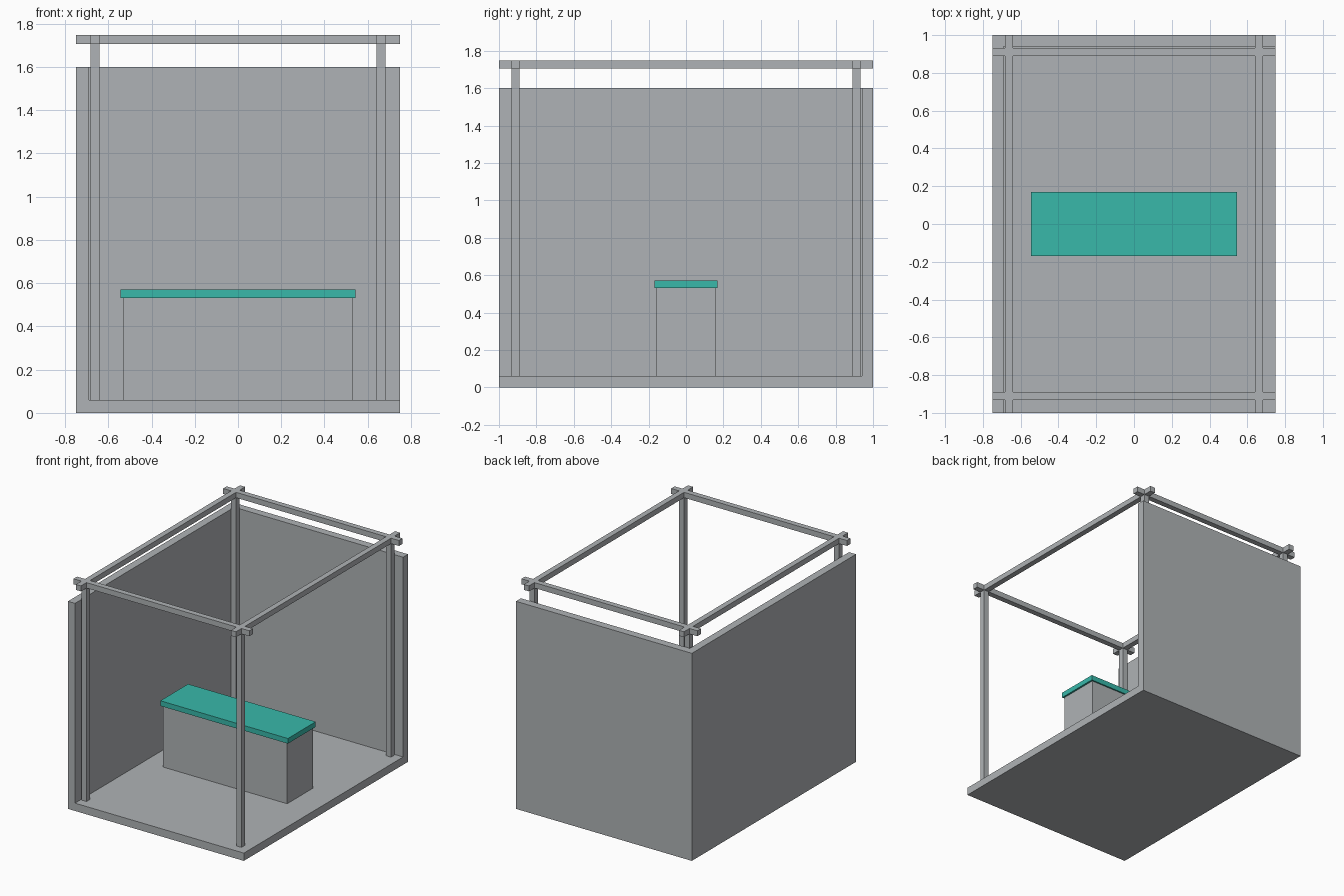
import bpy

if "Cube" in bpy.data.objects:
    bpy.data.objects.remove(bpy.data.objects["Cube"])


def material(name, rgb):
    m = bpy.data.materials.new(name)
    m.diffuse_color = (*rgb, 1.0)
    m.use_nodes = True
    m.node_tree.nodes["Principled BSDF"].inputs["Base Color"].default_value = m.diffuse_color
    return m


GREY = material("light grey", (0.43, 0.45, 0.465))
TEAL = material("teal", (0.04, 0.48, 0.40))


def box(name, x, y, z, mat=GREY):
    """Axis-aligned box from (min, max) ranges."""
    ranges = (x, y, z)
    bpy.ops.mesh.primitive_cube_add(size=1, location=[(a + b) / 2 for a, b in ranges])
    ob = bpy.context.object
    ob.name = name
    ob.scale = [b - a for a, b in ranges]
    bpy.ops.object.transform_apply(location=False, rotation=False, scale=True)
    ob.data.materials.append(mat)
    return ob


W, D = 0.75, 1.0            # half width, half depth
T = 0.06                    # panel thickness
WALL_TOP = 1.6
PX, PY, H = 0.661, 0.911, 0.0215   # post centres and half section
BEAM = (1.706, 1.748)

# Floor and two walls
box("floor", (-W + T, W), (-D, D - T), (0, T))
box("left_wall", (-W, -W + T), (-D, D), (0, WALL_TOP))
box("back_wall", (-W + T, W), (D - T, D), (0, WALL_TOP))

# Counter with overhanging teal top
box("counter_base", (-0.53, 0.53), (-0.158, 0.158), (T, 0.531))
box("counter_top", (-0.544, 0.544), (-0.169, 0.169), (0.531, 0.571), TEAL)

# Corner posts
for sx, side in ((-1, "left"), (1, "right")):
    for sy, end in ((-1, "front"), (1, "back")):
        box(f"{end}_{side}_post", (sx * PX - H, sx * PX + H),
            (sy * PY - H, sy * PY + H), (T, BEAM[0]))

# Long side beams
for sx, side in ((-1, "left"), (1, "right")):
    box(f"{side}_beam", (sx * PX - H, sx * PX + H), (-D, D), BEAM)

# Cross beams, butted against the side beams, with short end stubs
for sy, end in ((-1, "front"), (1, "back")):
    y = (sy * PY - H, sy * PY + H)
    box(f"{end}_beam", (-PX + H, PX - H), y, BEAM)
    box(f"{end}_beam_left_end", (-W, -PX - H), y, BEAM)
    box(f"{end}_beam_right_end", (PX + H, W), y, BEAM)
